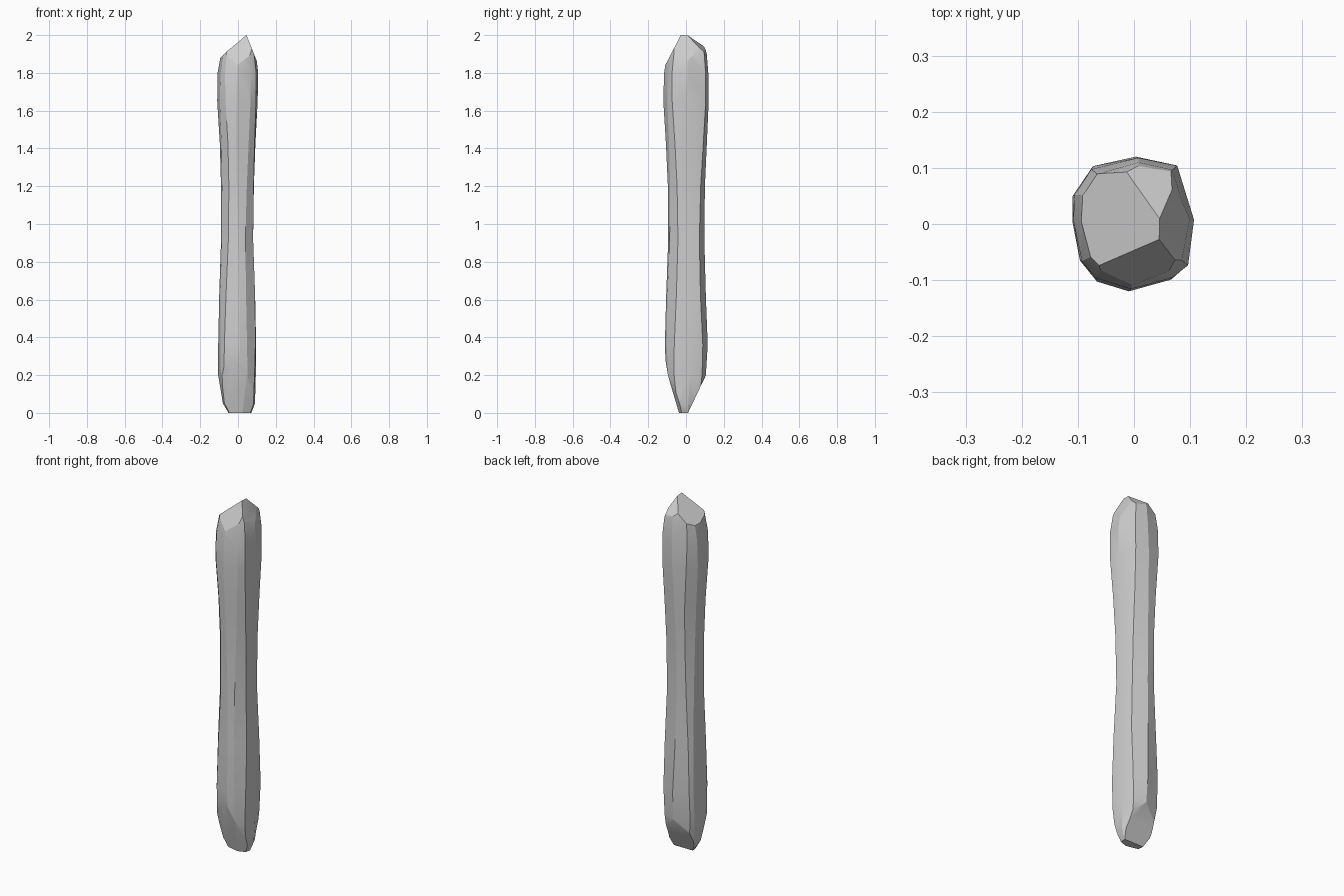
import bpy, bmesh, math
from mathutils import Vector

cube = bpy.data.objects.get("Cube")
if cube:
    bpy.data.objects.remove(cube)

# Pale grey stone
stone = bpy.data.materials.new("pale_grey_stone")
stone.use_nodes = True
GREY = (0.62, 0.62, 0.62, 1)
stone.diffuse_color = GREY
stone.node_tree.nodes["Principled BSDF"].inputs["Base Color"].default_value = GREY

# Uneven, faceted cross-section in units of the half widths
SECTION = [(1, .14), (.8, .8), (0, 1), (-.7, .83), (-.95, .5), (-1, -.05),
           (-.9, -.5), (-.62, -.84), (0, -1), (.55, -.88), (.95, -.55)]

# Stations up the shaft: height, left edge, right edge, front edge, back edge
STATIONS = [(0, -.05, .07, -.06, .06), (.05, -.08, .09, -.075, .08),
            (.2, -.105, .095, -.105, .105), (.36, -.105, .097, -.112, .115),
            (.62, -.1, .092, -.105, .105), (.92, -.09, .08, -.094, .097),
            (1.2, -.09, .084, -.096, .1), (1.42, -.096, .092, -.106, .11),
            (1.65, -.11, .104, -.12, .12), (1.8, -.108, .107, -.116, .118),
            (1.9, -.09, .095, -.1, .11), (2.02, -.06, .06, -.08, .08)]

# Chisel cuts at the two ends: point on the plane, outward direction
CUTS = [((.035, 0, 1.99), (-.65, .05, .75)),
        ((0, -.1, 1.86), (0, -.87, .45)),
        ((.045, 0, 2), (.93, 0, .37)),
        ((.04, .01, 2), (.25, .65, .7)),
        ((0, .02, .02), (0, .9, -.43)),
        ((0, -.035, .01), (-.2, -.93, -.25)),
        ((.04, -.035, .01), (.3, -.9, -.3))]

bm = bmesh.new()

# Shaft lofted through the stations, with slightly wandering facet ridges
rings = []
for z, left, right, front, back in STATIONS:
    ring = []
    for i, (u, v) in enumerate(SECTION):
        wander = .1 * math.sin(3 * z + 2.4 * i)
        px, py = u - wander * v, v + wander * u
        fit = min(1, 1 / max(abs(px), abs(py)))
        x = px * fit * (right if px > 0 else -left)
        y = py * fit * (back if py > 0 else -front)
        ring.append(bm.verts.new((x, y, z)))
    rings.append(ring)
count = len(SECTION)
for low, high in zip(rings, rings[1:]):
    for i in range(count):
        j = (i + 1) % count
        bm.faces.new((low[i], low[j], high[j], high[i]))
bm.faces.new(rings[0][::-1])
bm.faces.new(rings[-1])
bmesh.ops.triangulate(bm, faces=bm.faces[:])

# Slice the ends and close each cut with one flat facet
for point, normal in CUTS:
    bmesh.ops.bisect_plane(bm, geom=bm.verts[:] + bm.edges[:] + bm.faces[:],
                           plane_co=Vector(point), plane_no=Vector(normal),
                           clear_outer=True)
    bmesh.ops.holes_fill(bm, edges=[e for e in bm.edges if e.is_boundary], sides=0)
bmesh.ops.remove_doubles(bm, verts=bm.verts[:], dist=.0005)
bmesh.ops.recalc_face_normals(bm, faces=bm.faces[:])

mesh = bpy.data.meshes.new("stone_shaft")
bm.to_mesh(mesh)
bm.free()
mesh.materials.append(stone)
shaft = bpy.data.objects.new("stone_shaft", mesh)
bpy.context.collection.objects.link(shaft)

# Soft shading along the shaft, crisp chiselled edges
bpy.context.view_layer.objects.active = shaft
shaft.select_set(True)
bpy.ops.object.shade_smooth_by_angle(angle=math.radians(22))
